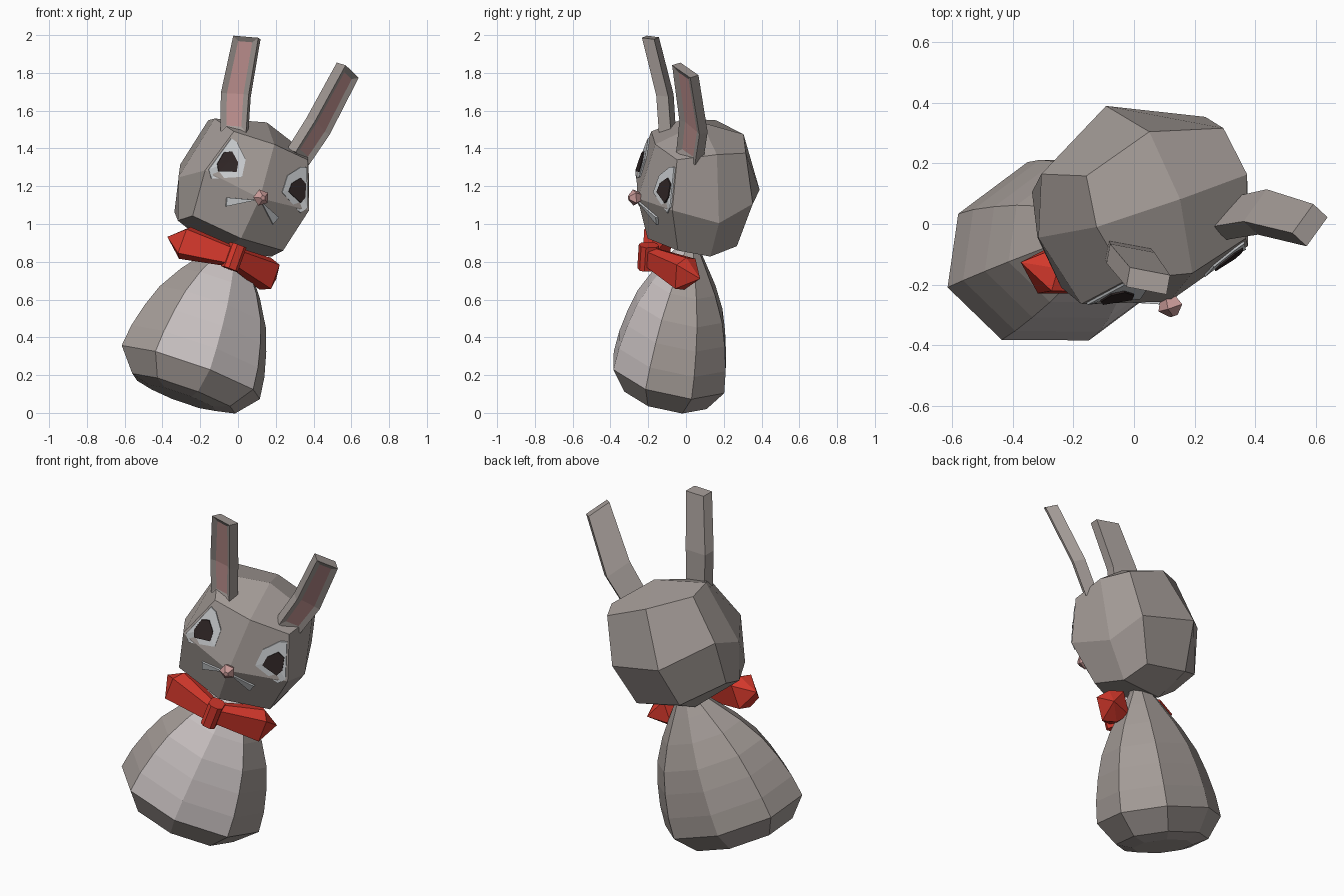
import bpy, bmesh, math
from mathutils import Vector, Matrix
from mathutils.bvhtree import BVHTree

if "Cube" in bpy.data.objects:
    bpy.data.objects.remove(bpy.data.objects["Cube"])


def material(name, rgb):
    m = bpy.data.materials.new(name)
    m.diffuse_color = (*rgb, 1)
    m.use_nodes = True
    m.node_tree.nodes["Principled BSDF"].inputs["Base Color"].default_value = m.diffuse_color
    return m


FUR = material("fur", (0.37, 0.33, 0.31))
BELLY = material("belly", (0.60, 0.55, 0.55))
PINK = material("pink", (0.58, 0.32, 0.31))
RED = material("red", (0.66, 0.04, 0.025))
LIGHT = material("light_grey", (0.62, 0.64, 0.66))
DARK = material("dark", (0.03, 0.02, 0.02))


def frame(origin, x, up):
    """Matrix with the given up axis and an x axis made square to it."""
    z = Vector(up).normalized()
    x = Vector(x)
    x = (x - z * x.dot(z)).normalized()
    m = Matrix((x, z.cross(x), z)).transposed().to_4x4()
    m.translation = Vector(origin)
    return m


def finish(name, bm, matrix, *mats):
    bmesh.ops.remove_doubles(bm, verts=bm.verts, dist=1e-5)
    bmesh.ops.recalc_face_normals(bm, faces=bm.faces)
    me = bpy.data.meshes.new(name)
    bm.to_mesh(me)
    bm.free()
    for m in mats:
        me.materials.append(m)
    ob = bpy.data.objects.new(name, me)
    ob.matrix_world = matrix
    bpy.context.collection.objects.link(ob)
    return ob


def loft(rings, accent=()):
    """Skin rings of points; returns the bmesh and the faces on accent sides."""
    bm = bmesh.new()
    vs = [[bm.verts.new(p) for p in r] for r in rings]
    n, picked = len(vs[0]), []
    for a, b in zip(vs, vs[1:]):
        for j in range(n):
            k = (j + 1) % n
            f = bm.faces.new((a[j], a[k], b[k], b[j]))
            if j in accent:
                picked.append(f)
    bm.faces.new(vs[0][::-1])
    bm.faces.new(vs[-1])
    bmesh.ops.recalc_face_normals(bm, faces=bm.faces)
    return bm, picked


# Body: leaning eight-sided pear, lighter belly strip
BODY = frame((-0.25, -0.09, 0.215), (0.95, 0.31, -0.36), (0.225, 0.11, 0.67))
profile = [(-0.145, 0.20), (-0.12, 0.305), (0, 0.41), (0.12, 0.395), (0.25, 0.36),
           (0.37, 0.315), (0.5, 0.235), (0.62, 0.14), (0.70, 0.075), (0.77, 0.06)]
rings = [[(r * math.cos(i * math.pi / 4), 0.76 * r * math.sin(i * math.pi / 4), s)
          for i in range(8)] for s, r in profile]
bm, strip = loft(rings, (5, 6))
for f in strip[4:]:
    f.material_index = 1
finish("body", bm, BODY, FUR, BELLY)

# Head: cube grid pulled into a faceted ball, mirrored in x
HEAD = frame((0.03, 0.06, 1.2), (0.89, 0.31, -0.34), (0.34, 0.06, 0.94))
points = {
    (0, 0, 1): (0, 0, .36), (0, 1, 1): (0, .24, .28), (0, 1, 0): (0, .35, -.04),
    (0, 1, -1): (0, .23, -.29), (0, 0, -1): (0, .04, -.375), (0, -1, -1): (0, -.26, -.28),
    (0, -1, 0): (0, -.33, -.05), (0, -1, 1): (0, -.25, .25),
    (1, 0, 1): (.28, 0, .28), (1, 1, 1): (.255, .17, .27), (1, 1, 0): (.305, .21, 0),
    (1, 1, -1): (.265, .15, -.25), (1, 0, -1): (.28, 0, -.295), (1, -1, -1): (.27, -.18, -.255),
    (1, -1, 0): (.31, -.24, -.01), (1, -1, 1): (.22, -.2, .24), (1, 0, 0): (.355, .01, -.08)}
bm = bmesh.new()
grid = {}
for (i, j, k), (x, y, z) in points.items():
    for s in ((1, -1) if i else (1,)):
        grid[(i * s, j, k)] = bm.verts.new((x * s, y, z))
for axis in range(3):
    for side in (-1, 1):
        for u in (-1, 0):
            for v in (-1, 0):
                quad = []
                for du, dv in ((0, 0), (1, 0), (1, 1), (0, 1)):
                    key = [u + du, v + dv]
                    key.insert(axis, side)
                    quad.append(grid[tuple(key)])
                bm.faces.new(quad)
bmesh.ops.recalc_face_normals(bm, faces=bm.faces)
surface = BVHTree.FromBMesh(bm)
finish("head", bm, HEAD, FUR)


def patch(name, outline, height, mat):
    """Thin plate projected on the front of the head."""
    def hit(x, z):
        p = surface.ray_cast(Vector((x, -2, z)), Vector((0, 1, 0)))[0]
        return p if p else Vector((x, -0.2, z))
    n = len(outline)
    mid = (sum(p[0] for p in outline) / n, sum(p[1] for p in outline) / n)
    bm = bmesh.new()
    layers = []
    for off in (height, -0.015):
        layers.append([bm.verts.new(hit(*p) + Vector((0, -off, 0)))
                       for p in [*outline, mid]])
    top, low = layers
    for i in range(n):
        j = (i + 1) % n
        bm.faces.new((top[i], top[j], top[n]))
        bm.faces.new((low[j], low[i], low[n]))
        bm.faces.new((top[j], top[i], low[i], low[j]))
    finish(name, bm, HEAD, mat)


# Eyes, mouth marks, ears and bow halves on both sides
EYE = [(.225, .2), (.19, .19), (.125, .12), (.12, .025), (.265, -.04), (.295, 0)]
PUPIL = [(.245, .115), (.205, .135), (.16, .09), (.155, .04), (.245, .01), (.262, .045)]
MOUTH = [(.015, -.065), (.155, -.105), (.14, -.15)]
for s, side in ((-1, "left"), (1, "right")):
    for part, shape, h, mat in (("eye_patch", EYE, .008, LIGHT),
                                ("pupil", PUPIL, .014, DARK),
                                ("mouth_mark", MOUTH, .014, LIGHT)):
        patch(f"{side}_{part}", [(s * x, z) for x, z in shape], h, mat)

    # Ear: bent strip turned outward with a sunken pink front
    across, facing = Vector((.86, s * .5, -s * .25)), Vector((s * .5, -.86, 0))
    path = [((s * .19, -.12, .24), .068), ((s * .245 - .01, -.125, .43), .073),
            ((s * .295 - .035, -.2, .745 + s * .015), .066)]
    rings = []
    for c, w in path:
        c = Vector(c)
        rings.append([c + across * w * p + facing * q * .033
                      for p, q in ((-1, 1), (1, 1), (1, -1), (-1, -1))])
    bm, front = loft(rings, (0,))
    bmesh.ops.inset_region(bm, faces=front, thickness=.03, depth=-.012,
                           use_even_offset=True)
    for f in front:
        f.material_index = 1
    finish(side + "_ear", bm, HEAD, FUR, PINK)

    # Bow half: flaring box ending in a point
    depth = Vector((s * .5, -.86, 0))
    rings = []
    for c, h, d in (((0, -.24, -.385), .055, .04), ((s * .24, -.12, -.40), .09, .075),
                    ((s * .325, -.065, -.40), 0, 0)):
        rings.append([Vector(c) + depth * d * p + Vector((0, 0, h * q))
                      for p, q in ((1, -.75), (1, .75), (0, 1), (-1, .75), (-1, -.75), (0, -1))])
    finish(side + "_bow_half", loft(rings)[0], HEAD, RED)

# Bow knot
bm = bmesh.new()
bmesh.ops.create_cube(bm, size=1, matrix=Matrix.Translation((0, -.25, -.385))
                      @ Matrix.Diagonal((.08, .1, .135, 1)))
bmesh.ops.bevel(bm, geom=[e for e in bm.edges if abs(e.verts[0].co.z - e.verts[1].co.z) > .1],
                offset=.02, segments=1, affect='EDGES')
finish("bow_knot", bm, HEAD, RED)

# Nose: small faceted gem
rings = [[(r * math.sin(i * math.tau / 5), y, -.045 + r * math.cos(i * math.tau / 5 + math.pi))
          for i in range(5)] for y, r in ((-.30, .02), (-.35, .045), (-.38, .014))]
finish("nose", loft(rings)[0], HEAD, PINK)
